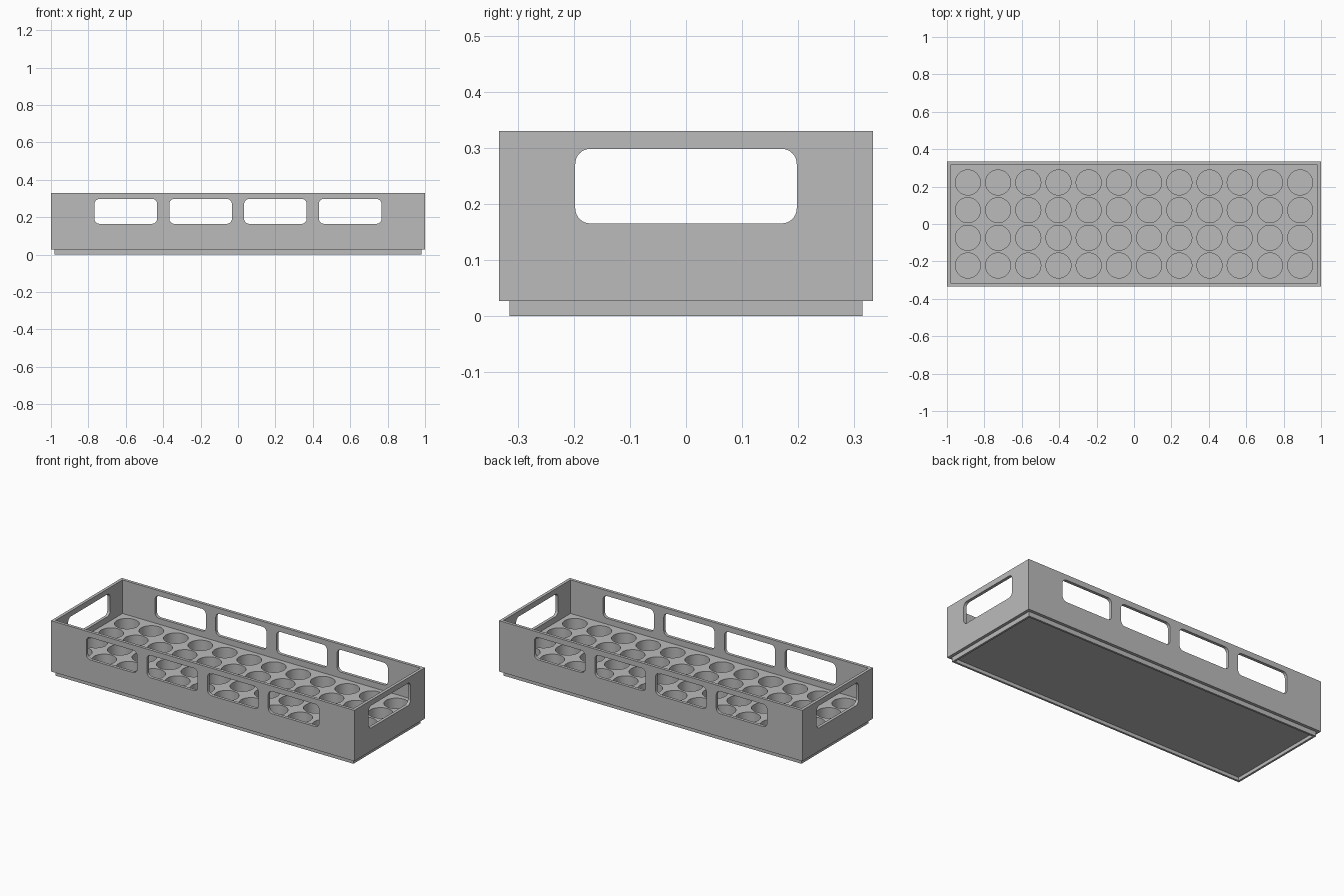
import bpy, bmesh, math
from mathutils import Matrix

cube = bpy.data.objects.get("Cube")
if cube:
    bpy.data.objects.remove(cube, do_unlink=True)

grey = bpy.data.materials.new("plain grey")
grey.use_nodes = True
colour = (0.5, 0.5, 0.5, 1)
grey.diffuse_color = colour
grey.node_tree.nodes["Principled BSDF"].inputs["Base Color"].default_value = colour

HX, HY, TOP, WALL = 1.0, 0.333, 0.33, 0.018
FLOOR, STEP, POCKET = 0.13, 0.027, 0.04


def make_object(name, bm):
    bmesh.ops.recalc_face_normals(bm, faces=bm.faces)
    mesh = bpy.data.meshes.new(name)
    bm.to_mesh(mesh)
    bm.free()
    mesh.materials.append(grey)
    obj = bpy.data.objects.new(name, mesh)
    bpy.context.collection.objects.link(obj)
    return obj


def window(bm, width, low, high, radius, length, matrix):
    """Rounded slot running through the tray along its local y axis."""
    cz, hw, hh = (low + high) / 2, width / 2 - radius, (high - low) / 2 - radius
    outline = []
    for k, (sx, sz) in enumerate(((1, 1), (-1, 1), (-1, -1), (1, -1))):
        for i in range(9):
            a = math.pi / 2 * (k + i / 8)
            outline.append((sx * hw + radius * math.cos(a), cz + sz * hh + radius * math.sin(a)))
    ends = [[bm.verts.new(matrix @ Matrix.Translation((x, y, z)).translation)
             for x, z in outline] for y in (-length, length)]
    bm.faces.new(ends[0])
    bm.faces.new(ends[1])
    for i in range(len(outline)):
        j = (i + 1) % len(outline)
        bm.faces.new((ends[0][i], ends[0][j], ends[1][j], ends[1][i]))


def cut(target, cutter):
    mod = target.modifiers.new("cut", "BOOLEAN")
    mod.operation, mod.solver, mod.object = "DIFFERENCE", "EXACT", cutter
    cutter.hide_render = True
    cutter.hide_viewport = True


# Tray body: stepped shell from the underside recess, round the foot, over the rim to the floor
levels = ((0.03, 0.02), (0.03, 0), (WALL, 0), (WALL, STEP), (0, STEP),
          (0, TOP), (WALL, TOP), (WALL, FLOOR))
bm = bmesh.new()
loops = [[bm.verts.new((sx * (HX - inset), sy * (HY - inset), z))
          for sx, sy in ((-1, -1), (1, -1), (1, 1), (-1, 1))] for inset, z in levels]
for a, b in zip(loops, loops[1:]):
    for i in range(4):
        j = (i + 1) % 4
        bm.faces.new((a[i], a[j], b[j], b[i]))
bm.faces.new(loops[0])
bm.faces.new(loops[-1])
tray = make_object("bottle_tray", bm)

# Four windows through each long wall
bm = bmesh.new()
for x in (-0.6, -0.2, 0.2, 0.6):
    window(bm, 0.335, 0.165, 0.298, 0.027, 0.5, Matrix.Translation((x, 0, 0)))
cut(tray, make_object("side_window_cutter", bm))

# One handle opening through each short wall
bm = bmesh.new()
window(bm, 0.395, 0.165, 0.298, 0.027, 1.2, Matrix.Rotation(math.pi / 2, 4, "Z"))
cut(tray, make_object("handle_cutter", bm))

# Grid of round pockets in the floor
bm = bmesh.new()
height = 0.02 + FLOOR - POCKET
for col in range(12):
    for row in range(4):
        place = Matrix.Translation(((col - 5.5) * 0.1615, (row - 1.5) * 0.148, POCKET + height / 2))
        bmesh.ops.create_cone(bm, cap_ends=True, segments=48, radius1=0.067,
                              radius2=0.067, depth=height, matrix=place)
cut(tray, make_object("pocket_cutter", bm))

# Apply the cuts, remove the cutters and smooth the curved walls
bpy.context.view_layer.update()
depsgraph = bpy.context.evaluated_depsgraph_get()
result = bpy.data.meshes.new_from_object(tray.evaluated_get(depsgraph))
cutters = [m.object for m in tray.modifiers]
tray.modifiers.clear()
tray.data = result
for cutter in cutters:
    bpy.data.objects.remove(cutter, do_unlink=True)
bpy.ops.object.select_all(action="DESELECT")
tray.select_set(True)
bpy.context.view_layer.objects.active = tray
bpy.ops.object.shade_smooth_by_angle(angle=math.radians(30))
